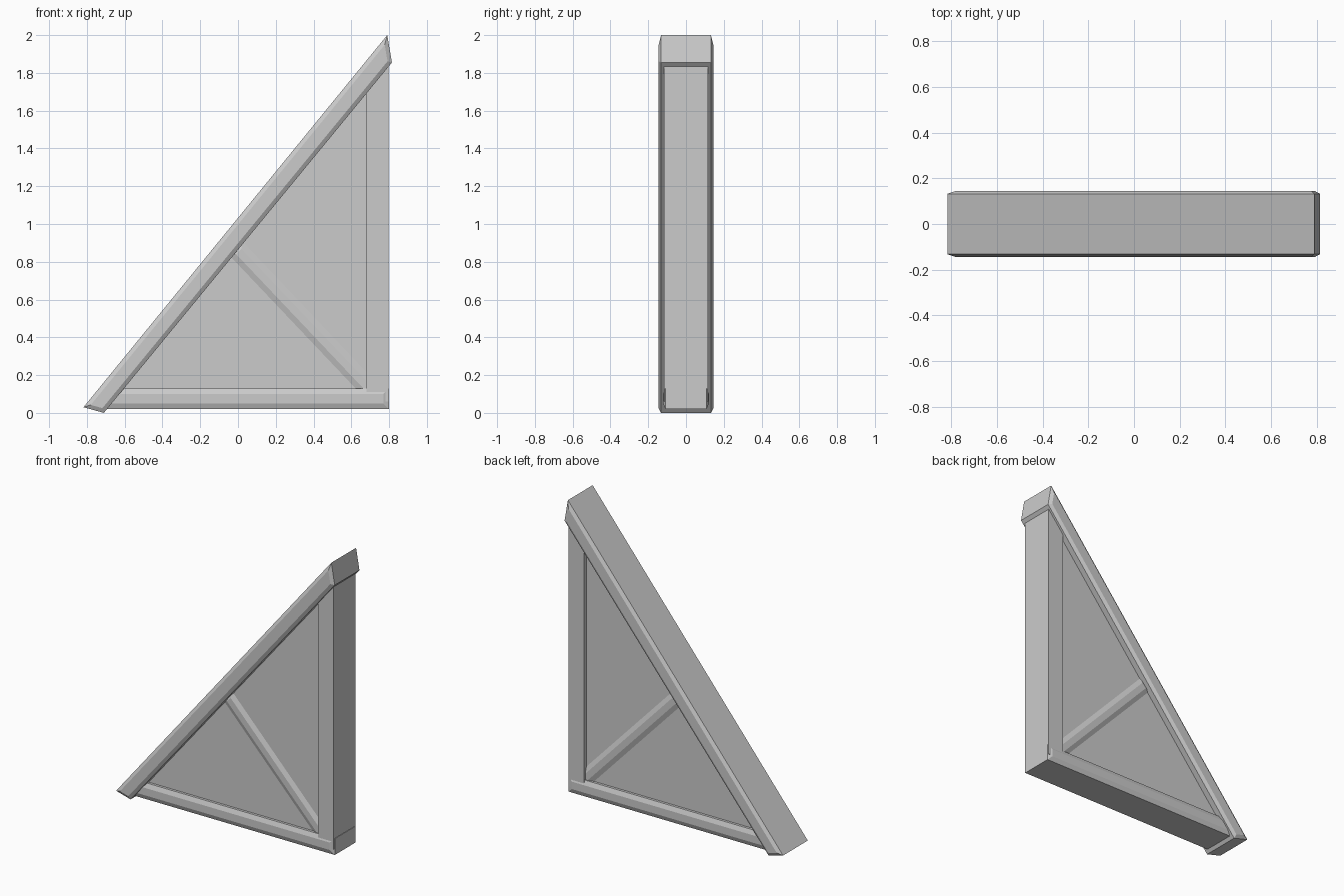
import bpy
import bmesh
from mathutils import Vector

if "Cube" in bpy.data.objects:
    bpy.data.objects.remove(bpy.data.objects["Cube"])


def slab(name, outline, half, bevel=0.0, rise=0.0):
    """Extrude an x-z outline to y = +-half, with raised bevelled front and back faces."""
    bm = bmesh.new()
    front = bm.faces.new([bm.verts.new((x, -half, z)) for x, z in outline])
    ext = bmesh.ops.extrude_face_region(bm, geom=[front])["geom"]
    verts = [g for g in ext if isinstance(g, bmesh.types.BMVert)]
    bmesh.ops.translate(bm, verts=verts, vec=(0, 2 * half, 0))
    bmesh.ops.recalc_face_normals(bm, faces=bm.faces[:])
    if bevel:
        caps = [f for f in bm.faces if abs(f.normal.y) > 0.9]
        bmesh.ops.inset_individual(bm, faces=caps, thickness=bevel, depth=rise,
                                   use_even_offset=True)
    mesh = bpy.data.meshes.new(name)
    bm.to_mesh(mesh)
    bm.free()
    obj = bpy.data.objects.new(name, mesh)
    bpy.context.collection.objects.link(obj)
    return obj


def strip(start, end, half_width):
    """Outline of a straight beam between two x-z points."""
    a, b = Vector(start), Vector(end)
    d = (b - a).normalized()
    n = Vector((-d.y, d.x)) * half_width
    return [a + n, a - n, b - n, b + n]


# Sloping top beam, slightly wider than the rest of the frame
slab("sloped_beam", [(-0.818, 0.03), (-0.71, 0.0), (0.815, 1.855), (0.79, 2.0)],
     0.132, 0.022, 0.013)

# Bottom beam and upright post, tucked under the slope
slab("bottom_beam", [(-0.74, 0.02), (0.80, 0.02), (0.80, 0.13), (-0.65, 0.13)],
     0.109, 0.03, 0.012)
slab("upright_post", [(0.68, 0.06), (0.797, 0.06), (0.797, 1.86), (0.68, 1.72)], 0.117)

# Recessed infill panel
slab("infill_panel", [(-0.70, 0.05), (0.74, 0.05), (0.74, 1.80)], 0.092)

# Shallow diagonal brace across the panel
slab("diagonal_brace", strip((-0.02, 0.88), (0.71, 0.11), 0.055), 0.090, 0.035, 0.014)
